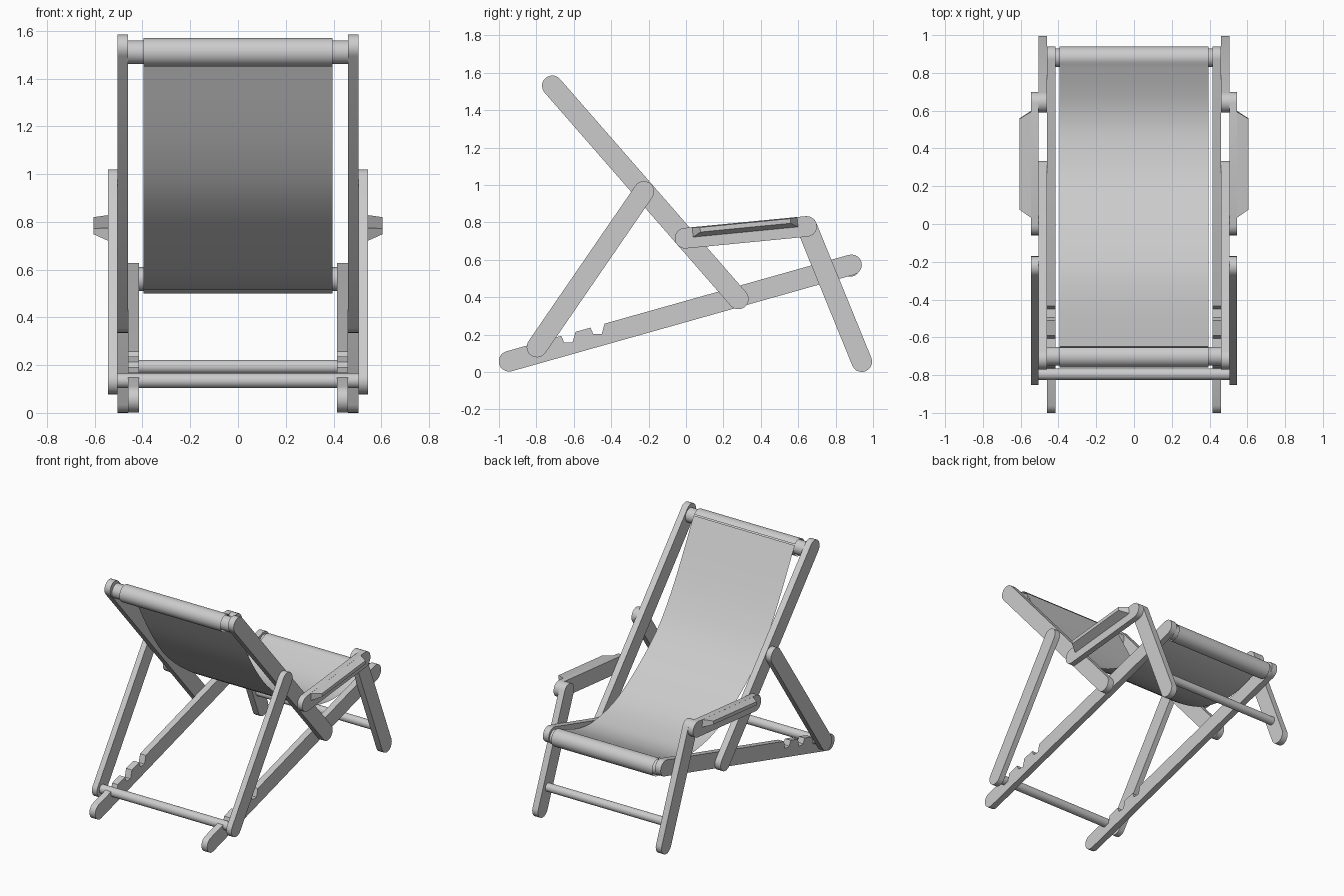
import bpy, bmesh, math
from mathutils import Vector

cube = bpy.data.objects.get("Cube")
if cube:
    bpy.data.objects.remove(cube, do_unlink=True)

grey = bpy.data.materials.new("plain_grey")
grey.use_nodes = True
grey.diffuse_color = (0.6, 0.6, 0.6, 1)
grey.node_tree.nodes["Principled BSDF"].inputs["Base Color"].default_value = grey.diffuse_color


def finish(name, bm, closed=True):
    if closed:
        bmesh.ops.recalc_face_normals(bm, faces=bm.faces)
    mesh = bpy.data.meshes.new(name)
    bm.to_mesh(mesh)
    bm.free()
    mesh.materials.append(grey)
    obj = bpy.data.objects.new(name, mesh)
    bpy.context.collection.objects.link(obj)
    bpy.ops.object.select_all(action='DESELECT')
    obj.select_set(True)
    bpy.context.view_layer.objects.active = obj
    bpy.ops.object.shade_smooth_by_angle(angle=math.radians(35))
    return obj


def loft(name, loop_a, loop_b):
    """Solid between two matching loops of (x, y, z) points."""
    bm = bmesh.new()
    a = [bm.verts.new(p) for p in loop_a]
    b = [bm.verts.new(p) for p in loop_b]
    bm.faces.new(a)
    bm.faces.new(b[::-1])
    for i in range(len(a)):
        j = (i + 1) % len(a)
        bm.faces.new((a[i], b[i], b[j], a[j]))
    return finish(name, bm)


def along(start, end, u, v):
    """Point u along and v above the line from start to end, as (y, z)."""
    d = (Vector(end) - Vector(start)).normalized()
    return Vector(start) + d * u + Vector((-d.y, d.x)) * v


def bar(name, start, end, x0, x1, notches=(), r=0.055, seg=10):
    """Pair of flat bars with rounded ends, one on each side."""
    length = (Vector(end) - Vector(start)).length
    arc = [-math.pi / 2 + math.pi * i / seg for i in range(seg + 1)]
    outline = [(length + r * math.cos(t), r * math.sin(t)) for t in arc]
    for u in sorted(notches, reverse=True):
        outline += [(u + 0.078, r), (u + 0.048, r - 0.05), (u + 0.005, r - 0.038), (u, r)]
    outline += [(-r * math.cos(t), -r * math.sin(t)) for t in arc]
    pts = [along(start, end, u, v) for u, v in outline]
    for side, s in (("left", 1), ("right", -1)):
        loft(f"{name}_{side}", [(s * x0, p.x, p.y) for p in pts],
             [(s * x1, p.x, p.y) for p in pts])


def rod(name, centre, r, half, seg=32):
    ring = [(centre[0] + r * math.cos(math.tau * i / seg),
             centre[1] + r * math.sin(math.tau * i / seg)) for i in range(seg)]
    loft(name, [(-half, *p) for p in ring], [(half, *p) for p in ring])


# Wooden frame bars
arm_back, arm_front = (-0.005, 0.715), (0.645, 0.778)
bar("base_rail", (-0.946, 0.057), (0.885, 0.573), 0.415, 0.46, (0.144, 0.306, 0.468))
bar("back_rail", (-0.715, 1.53), (0.28, 0.39), 0.46, 0.505)
bar("rear_prop", (-0.797, 0.133), (-0.225, 0.965), 0.505, 0.545)
bar("front_leg", arm_front, (0.94, 0.055), 0.46, 0.505)
bar("arm", arm_back, arm_front, 0.505, 0.545)

# Tapered pads on the outside of the arms
inner = [(0.04, 0.0), (0.61, 0.0), (0.61, 0.055), (0.04, 0.055)]
outer = [(0.085, 0.025), (0.57, 0.025), (0.57, 0.05), (0.085, 0.05)]
for side, s in (("left", 1), ("right", -1)):
    loops = [[(s * x, *along(arm_back, arm_front, u, v)) for u, v in shape]
             for x, shape in ((0.54, inner), (0.605, outer))]
    loft(f"arm_pad_{side}", *loops)

# Round cross bars
top_bar, seat_bar = (-0.70, 1.51), (0.88, 0.56)
rod("top_bar", top_bar, 0.05, 0.46)
rod("seat_bar", seat_bar, 0.05, 0.42)
rod("rear_rung", (-0.795, 0.135), 0.031, 0.507)
rod("front_rung", (0.884, 0.193), 0.029, 0.462)


# Hanging cloth with a sleeve around each bar
def sleeve(centre, first, last, r=0.06, seg=28):
    return [(centre[0] + r * math.cos(t), centre[1] + r * math.sin(t)) for t in
            (math.radians(first + (last - first) * i / seg) for i in range(seg + 1))]


def smooth_path(points, steps=8):
    """Catmull-Rom curve through the points, without the two end guides."""
    pts = [Vector(p) for p in points]
    path = []
    for a, b, c, d in zip(pts, pts[1:], pts[2:], pts[3:]):
        for i in range(steps):
            t = i / steps
            path.append(0.5 * (2 * b + (c - a) * t + (2 * a - 5 * b + 4 * c - d) * t * t
                               + (3 * b - 3 * c + d - a) * t ** 3))
    return path + [pts[-2]]


roll_top = sleeve(top_bar, -320, 33)
roll_seat = sleeve(seat_bar, 125, -225)
sag = smooth_path([(-0.69, 1.62), roll_top[-1], (-0.40, 1.10), (-0.18, 0.835), (0.16, 0.60),
                   (0.42, 0.522), (0.62, 0.527), roll_seat[0], (0.92, 0.66)])
profile = roll_top + sag[1:-1] + roll_seat
bm = bmesh.new()
rows = [[bm.verts.new((x, p[0], p[1])) for x in (-0.395, 0.395)] for p in profile]
for a, b in zip(rows, rows[1:]):
    bm.faces.new((a[0], b[0], b[1], a[1]))
finish("cloth_seat", bm, closed=False)
